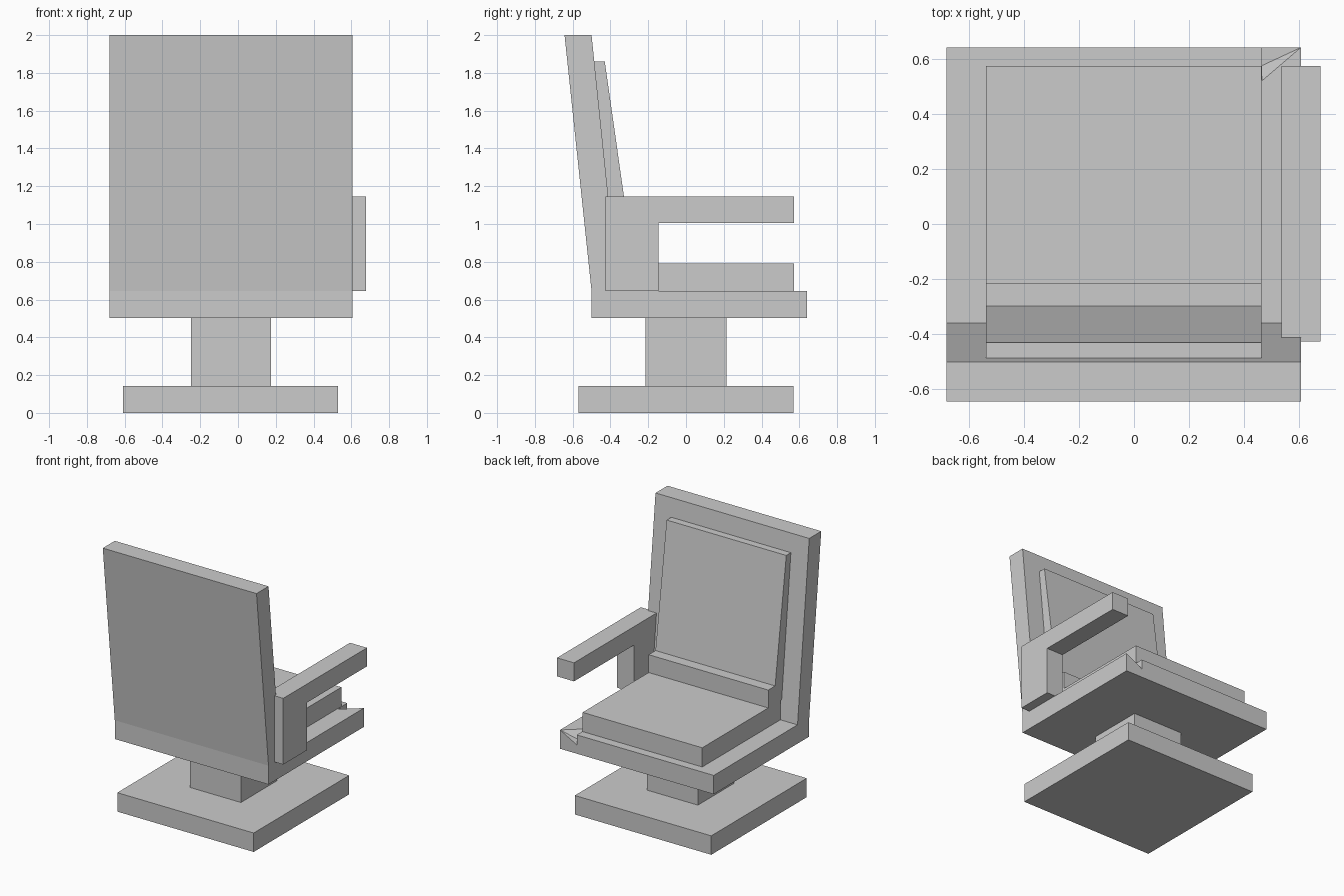
import bpy, bmesh

if "Cube" in bpy.data.objects:
    bpy.data.objects.remove(bpy.data.objects["Cube"])


def finish(name, bm):
    bmesh.ops.recalc_face_normals(bm, faces=bm.faces[:])
    me = bpy.data.meshes.new(name)
    bm.to_mesh(me)
    bm.free()
    ob = bpy.data.objects.new(name, me)
    bpy.context.collection.objects.link(ob)
    return ob


def extrude_profile(name, yz, x0, x1):
    """Side profile in (y, z), extruded from x0 to x1."""
    bm = bmesh.new()
    face = bm.faces.new([bm.verts.new((x0, y, z)) for y, z in yz])
    ext = bmesh.ops.extrude_face_region(bm, geom=[face])["geom"]
    verts = [v for v in ext if isinstance(v, bmesh.types.BMVert)]
    bmesh.ops.translate(bm, vec=(x1 - x0, 0, 0), verts=verts)
    return finish(name, bm)


def box(name, x, y, z):
    return extrude_profile(name, [(y[0], z[0]), (y[1], z[0]), (y[1], z[1]), (y[0], z[1])], *x)


# Pedestal
box("base_plate", (-0.61, 0.53), (-0.57, 0.57), (0, 0.143))
box("column", (-0.25, 0.175), (-0.215, 0.215), (0.143, 0.503))

# Seat with a chipped corner
seat = box("seat", (-0.68, 0.605), (-0.5, 0.64), (0.503, 0.645))
bm = bmesh.new()
for p in [(0.465, 0.52, 0.645), (0.465, 0.52, 0.67), (0.605, 0.64, 0.645), (0.605, 0.64, 0.67),
          (0.465, 0.575, 0.57), (0.465, 0.66, 0.57), (0.465, 0.66, 0.67), (0.605, 0.66, 0.67),
          (0.605, 0.66, 0.645)]:
    bm.verts.new(p)
bmesh.ops.convex_hull(bm, input=bm.verts[:])
cutter = finish("corner_cutter", bm)
cutter.hide_render = True
cutter.hide_viewport = True
mod = seat.modifiers.new("chip", 'BOOLEAN')
mod.operation = 'DIFFERENCE'
mod.solver = 'EXACT'
mod.object = cutter

# Leaning backrest
extrude_profile("backrest", [(-0.5, 0.645), (-0.36, 0.645), (-0.5, 2), (-0.643, 2)], -0.68, 0.605)

# Cushions: seat pad, and back pad with a step at its foot
box("seat_cushion", (-0.537, 0.463), (-0.36, 0.573), (0.645, 0.79))
extrude_profile("back_cushion",
                [(-0.375, 0.79), (-0.215, 0.79), (-0.215, 0.925), (-0.297, 0.925),
                 (-0.43, 1.86), (-0.486, 1.86)], -0.537, 0.463)

# Single armrest with rear post
extrude_profile("armrest",
                [(-0.427, 0.645), (-0.145, 0.645), (-0.145, 1.005), (0.573, 1.005),
                 (0.573, 1.145), (-0.427, 1.145)], 0.535, 0.677)
